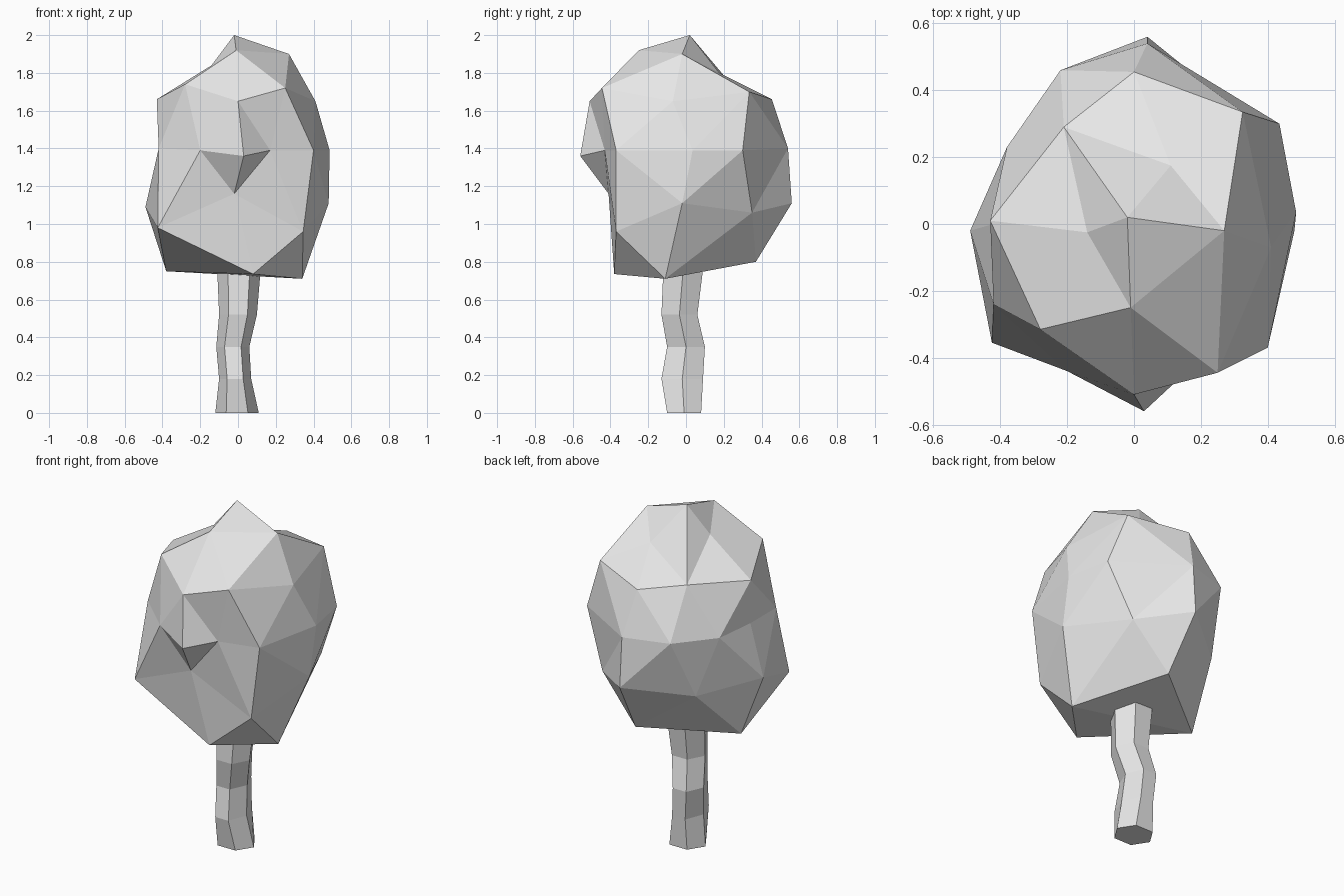
import bpy
import bmesh
import math
from mathutils import Vector

default_cube = bpy.data.objects.get("Cube")
if default_cube:
    bpy.data.objects.remove(default_cube, do_unlink=True)


def make_material(name, colour):
    material = bpy.data.materials.new(name)
    material.use_nodes = True
    material.diffuse_color = colour
    material.node_tree.nodes["Principled BSDF"].inputs["Base Color"].default_value = colour
    return material


def add_object(name, bm, material):
    """Turn a bmesh into a flat shaded object with outward normals."""
    bmesh.ops.recalc_face_normals(bm, faces=bm.faces[:])
    mesh = bpy.data.meshes.new(name)
    bm.to_mesh(mesh)
    bm.free()
    mesh.materials.append(material)
    obj = bpy.data.objects.new(name, mesh)
    bpy.context.scene.collection.objects.link(obj)
    return obj


def wrap_around(centre, points):
    """Skin points as seen from the centre, so that dents survive."""
    bm = bmesh.new()
    reach = {}
    for point in points:
        offset = point - centre
        vert = bm.verts.new(offset.normalized())
        reach[vert] = offset
    hull = bmesh.ops.convex_hull(bm, input=bm.verts[:])
    for vert, offset in reach.items():
        vert.co = centre + offset
    return bm


def loft(rings):
    """Join rings of vertices into a closed tube."""
    bm = bmesh.new()
    loops = [[bm.verts.new(p) for p in ring] for ring in rings]
    for low, high in zip(loops, loops[1:]):
        for i in range(len(low)):
            j = (i + 1) % len(low)
            bm.faces.new((low[i], low[j], high[j], high[i]))
    bm.faces.new(loops[0][::-1])
    bm.faces.new(loops[-1])
    return bm


grey = make_material("light grey", (0.8, 0.8, 0.8, 1.0))

# Crown: faceted lump, corners in hundredths of a unit
peak = [(-2, 2, 200), (27, -2, 190), (-1, -25, 192), (11, 17.5, 180), (-14, -2.5, 184)]
shoulder = [(-28, -31.5, 174), (-43, 1, 166), (41, -7, 165), (32.5, 33.5, 170),
            (25, -44.5, 172), (0, -51, 165), (0, 45.5, 166), (-21, 29, 168)]
middle = [(48.5, 3.5, 139), (43.5, 30, 139), (40, -37, 139), (-42, -24, 140),
          (4, 54, 140), (-22, 46, 140), (-38, 23, 139), (-42, 0, 140)]
front_nub = [(3, -56, 136), (17, -43, 139), (-2, -41, 116), (-20, -44, 139)]
skirt = [(48, -2, 111), (34.5, -37, 96), (-42.5, -35.5, 98), (-49, -2, 109),
         (4, 56, 111), (30, 35, 106), (-28, 31, 105)]
underside = [(-38, 3, 75), (8, -38, 73.5), (34, -11, 71), (7, 37, 80)]
corners = [Vector(p) / 100 for p in peak + shoulder + middle + front_nub + skirt + underside]
add_object("crown", wrap_around(Vector((0, 0, 1.3)), corners), grey)

# Trunk: crooked six-sided tube, each ring given by height and x and y extents
levels = [(0, -12, 11, -10, 8), (18, -10, 7, -13, 9), (35, -11.5, 6, -10, 10),
          (52, -10, 10, -13, 6), (76, -11, 12, -12, 9)]
rings = []
for height, left, right, front, back in levels:
    ring = []
    for side in range(6):
        angle = side * math.tau / 6
        x = (left + right) / 2 + (right - left) / 2 * math.cos(angle)
        y = (front + back) / 2 + (back - front) / 2 * math.sin(angle) / math.sin(math.tau / 6)
        ring.append(Vector((x, y, height)) / 100)
    rings.append(ring)
add_object("trunk", loft(rings), grey)
